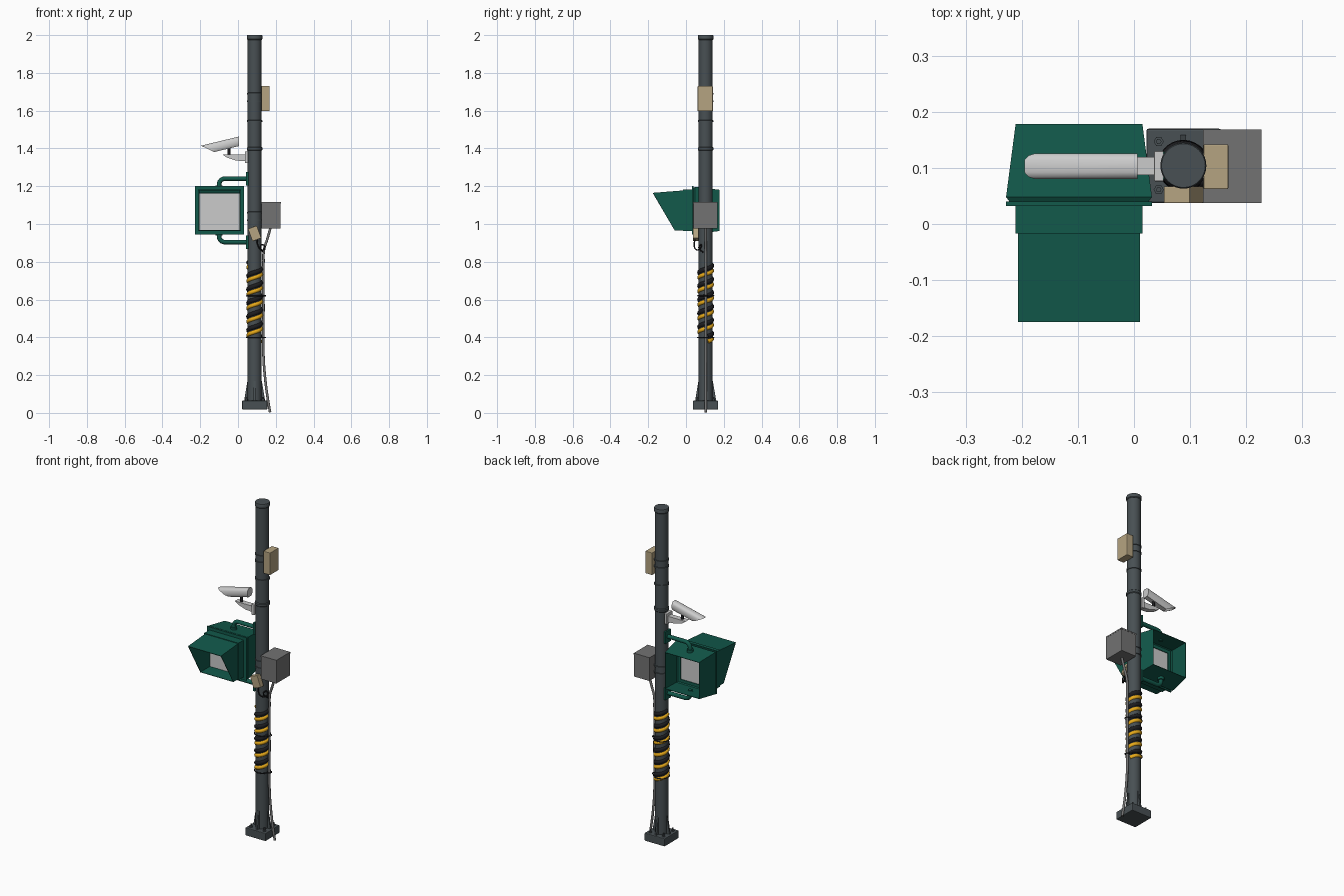
import bpy, bmesh, math
from mathutils import Vector, Matrix

if "Cube" in bpy.data.objects:
    bpy.data.objects.remove(bpy.data.objects["Cube"])

PX, PY, PR = 0.088, 0.104, 0.037   # pole axis and radius


def mat(name, r, g, b):
    m = bpy.data.materials.new(name)
    m.diffuse_color = (r, g, b, 1)
    m.use_nodes = True
    m.node_tree.nodes["Principled BSDF"].inputs["Base Color"].default_value = m.diffuse_color
    return m


STEEL = mat("dark_steel", 0.065, 0.08, 0.087)
GREEN = mat("green", 0.006, 0.1, 0.07)
BEIGE = mat("beige", 0.46, 0.37, 0.22)
YELLOW = mat("yellow", 0.8, 0.4, 0.01)
BLACK = mat("black", 0.012, 0.012, 0.014)
GREY = mat("box_grey", 0.17, 0.17, 0.17)
LIGHT = mat("light_grey", 0.55, 0.55, 0.55)


def finish(name, bm, m, smooth=False, bevel=0):
    bmesh.ops.recalc_face_normals(bm, faces=bm.faces)
    me = bpy.data.meshes.new(name)
    bm.to_mesh(me)
    bm.free()
    o = bpy.data.objects.new(name, me)
    bpy.context.collection.objects.link(o)
    me.materials.append(m)
    if bevel:
        b = o.modifiers.new("bevel", 'BEVEL')
        b.width, b.segments = bevel, 2
    if smooth:
        bpy.ops.object.select_all(action='DESELECT')
        bpy.context.view_layer.objects.active = o
        o.select_set(True)
        bpy.ops.object.shade_smooth_by_angle(angle=math.radians(35))
    return o


def box(name, x, y, z, m, bevel=0, rot=0):
    bm = bmesh.new()
    c = Vector((sum(x) / 2, sum(y) / 2, sum(z) / 2))
    size = (x[1] - x[0], y[1] - y[0], z[1] - z[0])
    bmesh.ops.create_cube(bm, size=1, matrix=Matrix.Translation(c) @ Matrix.Rotation(rot, 4, 'Y') @ Matrix.Diagonal((*size, 1)))
    return finish(name, bm, m, bevel=bevel)


def loft(name, rings, m, caps=False, smooth=False, solid=0):
    bm = bmesh.new()
    vs = [[bm.verts.new(p) for p in r] for r in rings]
    n = len(rings[0])
    for a, b in zip(vs, vs[1:]):
        for i in range(n):
            bm.faces.new((a[i], a[(i + 1) % n], b[(i + 1) % n], b[i]))
    if caps:
        bm.faces.new(vs[0])
        bm.faces.new(vs[-1])
    o = finish(name, bm, m, smooth)
    if solid:
        s = o.modifiers.new("wall", 'SOLIDIFY')
        s.thickness = solid
    return o


def turned(name, prof, m, cx=PX, cy=PY, n=32):
    rings = [[(cx + r * math.cos(2 * math.pi * i / n), cy + r * math.sin(2 * math.pi * i / n), z)
              for i in range(n)] for r, z in prof]
    return loft(name, rings, m, caps=True, smooth=True)


def prism(name, pts, y0, y1, m):
    return loft(name, [[(x, y, z) for x, z in pts] for y in (y0, y1)], m, caps=True)


def tube(name, pts, r, m, cyclic=False, bezier=False):
    cu = bpy.data.curves.new(name, 'CURVE')
    cu.dimensions, cu.bevel_depth, cu.bevel_resolution, cu.use_fill_caps = '3D', r, 3, True
    s = cu.splines.new('BEZIER' if bezier else 'POLY')
    store = s.bezier_points if bezier else s.points
    store.add(len(pts) - 1)
    for p, co in zip(store, pts):
        if bezier:
            p.co = co
            p.handle_left_type = p.handle_right_type = 'AUTO'
        else:
            p.co = (*co, 1)
    s.use_cyclic_u = cyclic
    o = bpy.data.objects.new(name, cu)
    bpy.context.collection.objects.link(o)
    cu.materials.append(m)
    bpy.ops.object.select_all(action='DESELECT')
    o.select_set(True)
    bpy.context.view_layer.objects.active = o
    bpy.ops.object.convert(target='MESH')
    bpy.ops.object.shade_smooth_by_angle(angle=math.radians(50))


# Pole with cap, collars and bands
turned("pole", [(PR, 0.06), (PR, 1.985)], STEEL)
turned("pole_cap", [(0.038, 1.975), (0.041, 1.979), (0.041, 1.996), (0.039, 2.0)], STEEL)
turned("pole_collar", [(0.037, 1.388), (0.041, 1.392), (0.041, 1.404), (0.037, 1.408)], STEEL)
for i, z in enumerate((1.69, 1.65, 1.545, 1.06, 1.02)):
    turned(f"band_{i}", [(0.037, z - 0.005), (0.0405, z - 0.004), (0.0405, z + 0.004), (0.037, z + 0.005)], STEEL)

# Base block, gussets and bolts
box("base_block", (0.022, 0.155), (0.037, 0.17), (0.018, 0.065), STEEL, bevel=0.004)
for i in range(4):
    g = prism(f"gusset_{i}", [(0.03, 0.06), (0.055, 0.06), (0.054, 0.075), (0.038, 0.17), (0.03, 0.17)], -0.005, 0.005, STEEL)
    g.location = (PX, PY, 0)
    g.rotation_euler.z = i * math.pi / 2
    sx, sy = (-1, 1)[i % 2], (-1, 1)[i // 2]
    turned(f"base_bolt_{i}", [(0.009, 0.06), (0.009, 0.073), (0.005, 0.073), (0.005, 0.083)],
           STEEL, PX + sx * 0.044, PY + sy * 0.043, 6)

# Hazard wrapping: two interleaved spirals
PITCH = 0.072


def spiral(name, r, tube_r, z0, z1, phase, m):
    n = int((z1 - z0) / PITCH * 24)
    pts = []
    for i in range(n + 1):
        t = i / 24 * 2 * math.pi + phase
        pts.append((PX + r * math.cos(t), PY + r * math.sin(t), z0 + i / 24 * PITCH))
    tube(name, pts, tube_r, m)


spiral("yellow_wrap", 0.033, 0.0115, 0.378, 0.775, 0.3, YELLOW)
spiral("black_wrap", 0.032, 0.013, 0.405, 0.8, 0.3, BLACK)


# Main cable with ties
tube("main_cable", [(0.172, PY, 0.98), (0.155, PY, 0.92), (0.137, PY, 0.86), (0.135, PY, 0.8), (0.135, PY, 0.55), (0.135, PY, 0.3),
                    (0.144, PY, 0.18), (0.16, PY, 0.06), (0.17, PY, 0.003)], 0.007, GREY, bezier=True)


def ring(name, cx, z, r, thick):
    tube(name, [(cx + r * math.cos(a * math.pi / 14), PY + r * math.sin(a * math.pi / 14), z)
                for a in range(28)], thick, BLACK, cyclic=True)


for i, z in enumerate((0.4, 0.62)):
    ring(f"pole_tie_{i}", PX, z, 0.043, 0.003)
    ring(f"cable_tie_{i}", 0.134, z, 0.012, 0.003)

# Junction boxes
box("control_box", (0.125, 0.226), (0.038, 0.167), (0.976, 1.115), GREY, bevel=0.002)
box("control_box_lid", (0.123, 0.227), (0.037, 0.168), (1.108, 1.116), GREY)
box("upper_box", (0.124, 0.168), (0.062, 0.142), (1.598, 1.73), BEIGE, bevel=0.002)

# Small tilted box with hanging wire
box("small_box", (0.063, 0.113), (0.037, 0.067), (0.915, 0.985), BEIGE, bevel=0.002, rot=-0.35)
tube("loose_wire", [(0.1, 0.05, 0.925), (0.105, 0.043, 0.89), (0.118, 0.05, 0.868), (0.137, 0.07, 0.865),
                    (0.142, 0.08, 0.88), (0.128, 0.078, 0.89), (0.12, 0.068, 0.875), (0.133, 0.09, 0.85)],
     0.0035, BLACK, bezier=True)


# Lamp housing: open back shell, flange, neck, slanted hood
def rect(y, x0, x1, z0, z1, ylow=None):
    yl = y if ylow is None else ylow
    return [(x0, yl, z0), (x1, yl, z0), (x1, y, z1), (x0, y, z1)]


loft("lamp_shell", [rect(0.178, -0.211, 0.015, 0.963, 1.181), rect(0.048, -0.228, 0.032, 0.947, 1.197),
                    rect(0.04, -0.222, 0.026, 0.952, 1.192)], GREEN, solid=0.004)
outer, inner = (-0.228, 0.032, 0.944, 1.2), (-0.203, 0.007, 0.97, 1.173)
loft("lamp_flange", [rect(0.04, *outer), rect(0.032, *outer), rect(0.032, *inner), rect(0.04, *inner), rect(0.04, *outer)], GREEN)
loft("lamp_neck", [rect(0.034, -0.211, 0.015, 0.962, 1.182), rect(-0.017, -0.211, 0.015, 0.962, 1.182)], GREEN, solid=0.005)
loft("lamp_hood", [rect(-0.01, -0.207, 0.011, 0.966, 1.178), rect(-0.175, -0.207, 0.011, 0.966, 1.165, -0.06)], GREEN, solid=0.004)
box("lamp_glass", (-0.206, 0.01), (0.03, 0.036), (0.967, 1.175), LIGHT)

# Lamp arms and pole clamps, mirrored above and below
for name, s in (("upper", 1), ("lower", -1)):
    zc, top, r = 1.072, 0.168, 0.03
    path = [(-0.1, PY, zc + s * 0.11)]
    for i in range(7):
        a = math.pi - i * math.pi / 12
        path.append((-0.1 + r + r * math.cos(a), PY, zc + s * (top - r + r * math.sin(a))))
    path.append((0.055, PY, zc + s * top))
    tube(f"{name}_lamp_arm", path, 0.012, GREEN)
    z = zc + s * top
    box(f"{name}_arm_clamp", (0.043, 0.056), (PY - 0.025, PY + 0.025), (z - 0.036, z + 0.036), GREEN, bevel=0.002)
    turned(f"{name}_arm_foot", [(0.018, zc + s * 0.115), (0.018, zc + s * 0.132)], GREEN, -0.1, PY, 20)

# Surveillance camera: arched body with slanted front
ARCH = [(-0.023, -0.012), (-0.014, -0.025), (0.014, -0.025), (0.023, -0.012), (0.023, 0.01),
        (0.019, 0.019), (0.011, 0.024), (-0.011, 0.024), (-0.019, 0.019), (-0.023, 0.01)]


def cam_ring(u, shear, k=1):
    tilt = math.radians(13.5)
    out = []
    for y, h in ARCH:
        uu, h = u + shear * (0.024 - h), h * k
        out.append((uu * math.cos(tilt) - h * math.sin(tilt), 0.103 + y * k, 1.437 + uu * math.sin(tilt) + h * math.cos(tilt)))
    return out


loft("camera_body", [cam_ring(0.012, -0.24), cam_ring(-0.195, 1.2), cam_ring(-0.193, 1.2, 0.86),
                     cam_ring(-0.175, 1.2, 0.86)], LIGHT, caps=True, smooth=True)
turned("camera_swivel", [(0.008, 1.36), (0.008, 1.41)], BLACK, -0.048, 0.103, 16)
prism("camera_bracket", [(-0.082, 1.368), (-0.06, 1.352), (-0.01, 1.336), (0.04, 1.332), (0.04, 1.368)], 0.087, 0.119, LIGHT)
box("camera_wall_plate", (0.036, 0.053), (0.076, 0.13), (1.322, 1.385), LIGHT, bevel=0.002)
